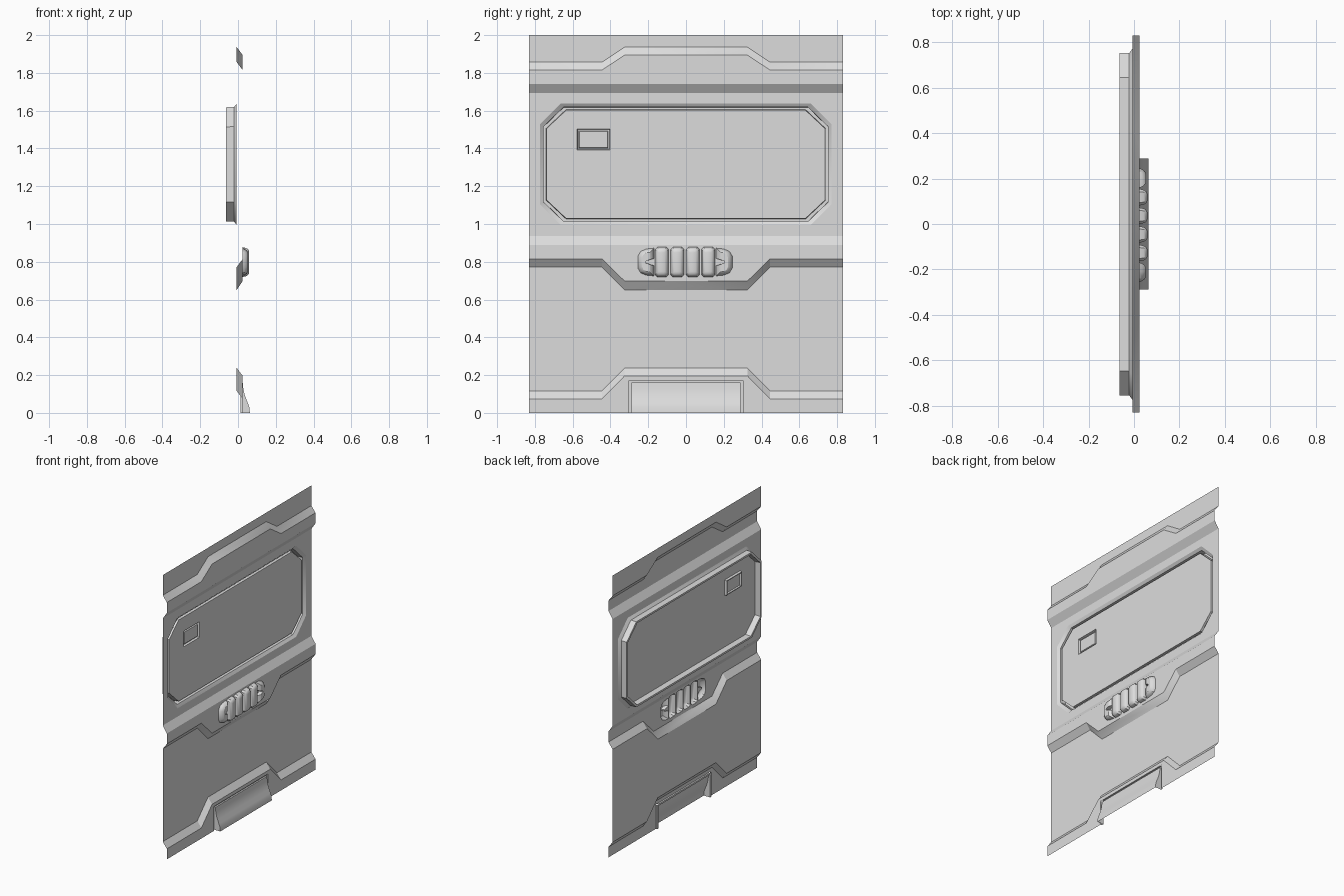
import bpy
import bmesh
import math
from mathutils import Vector
from mathutils.geometry import tessellate_polygon

cube = bpy.data.objects.get("Cube")
if cube:
    bpy.data.objects.remove(cube)

COLOUR = (0.72, 0.72, 0.72, 1)
grey = bpy.data.materials.new("light_grey_metal")
grey.use_nodes = True
grey.diffuse_color = COLOUR
grey.node_tree.nodes["Principled BSDF"].inputs["Base Color"].default_value = COLOUR

BACK, FRONT = -0.007, 0.025     # x of the recessed and raised sheet levels
FLOOR, DEEP = -0.021, -0.063    # x of the tray floor and of the channel around it


def finish(name, bm):
    """Turn a bmesh into a shaded object."""
    bmesh.ops.remove_doubles(bm, verts=bm.verts, dist=0.0002)
    mesh = bpy.data.meshes.new(name)
    bm.to_mesh(mesh)
    bm.free()
    mesh.materials.append(grey)
    obj = bpy.data.objects.new(name, mesh)
    bpy.context.collection.objects.link(obj)
    bpy.ops.object.select_all(action='DESELECT')
    obj.select_set(True)
    bpy.context.view_layer.objects.active = obj
    bpy.ops.object.shade_smooth_by_angle(angle=math.radians(30))


def fill(bm, loops):
    """Fill the first loop of points, leaving the other loops as holes."""
    flat = [[Vector((y, z, 0)) for x, y, z in loop] for loop in loops]
    verts = [bm.verts.new(p) for loop in loops for p in loop]
    for tri in tessellate_polygon(flat):
        face = bm.faces.new([verts[k] for k in tri])
        face.normal_update()
        if face.normal.x < 0:
            face.normal_flip()


def ccw(points):
    area = sum(a[0] * b[1] - b[0] * a[1] for a, b in zip(points, points[1:] + points[:1]))
    return points if area > 0 else points[::-1]


def octagon(y0, y1, z0, z1, c):
    """Rectangle in y and z with cut corners."""
    return [(y0 + c, z0), (y1 - c, z0), (y1, z0 + c), (y1, z1 - c),
            (y1 - c, z1), (y0 + c, z1), (y0, z1 - c), (y0, z0 + c)]


def stepped(name, outline, steps, holes=()):
    """Pressed shape: rings of (x, inset) from the outline, filled at the last."""
    outline = ccw(outline)
    ys, zs = zip(*outline)
    cy, cz = (min(ys) + max(ys)) / 2, (min(zs) + max(zs)) / 2
    hy, hz = (max(ys) - min(ys)) / 2, (max(zs) - min(zs)) / 2
    bm = bmesh.new()
    rings = [[(x, cy + (y - cy) * (1 - inset / hy), cz + (z - cz) * (1 - inset / hz))
              for y, z in outline] for x, inset in steps]
    n = len(outline)
    for a, b in zip(rings, rings[1:]):
        for i in range(n):
            j = (i + 1) % n
            bm.faces.new([bm.verts.new(p) for p in (a[i], a[j], b[j], b[i])])
    fill(bm, [rings[-1]] + [[(steps[-1][0], y, z) for y, z in h] for h in holes])
    finish(name, bm)


# Outlines pressed into or out of the sheet
window = octagon(-0.773, 0.771, 0.995, 1.637, 0.11)
plate = octagon(-0.577, -0.402, 1.392, 1.503, 0.002)
ribs = [octagon(y - 0.036, y + 0.036, 0.72, 0.877, 0.012)
        for y in (-0.128, -0.046, 0.036, 0.118)]
end_half = [(0.165, 0.872), (0.205, 0.868), (0.235, 0.855), (0.25, 0.83),
            (0.25, 0.766), (0.235, 0.741), (0.205, 0.729), (0.165, 0.725),
            (0.165, 0.78), (0.21, 0.793), (0.21, 0.804), (0.165, 0.817)]
ends = [[(s * y - 0.005, z) for y, z in end_half] for s in (-1, 1)]

# Sheet folds from top to bottom: x, z at the edges, z in the middle
folds = [(BACK, 2, 2), (BACK, 1.857, 1.937), (FRONT, 1.815, 1.894), (FRONT, 1.741, 1.741),
         (BACK, 1.693, 1.693), (BACK, 0.937, 0.937), (FRONT, 0.889, 0.889),
         (FRONT, 0.815, 0.698), (BACK, 0.772, 0.651), (BACK, 0.116, 0.238),
         (FRONT, 0.074, 0.196), (FRONT, 0, 0)]
holes = {4: [window], 6: ribs + ends}
FOOT_Y, FOOT_Z = 0.302, 0.172


def fold_line(fold):
    x, edge, mid = fold
    left = [(-0.83, edge), (-0.445, edge), (-0.325, mid)]
    return [(x, y, z) for y, z in left + [(-y, z) for y, z in left[::-1]]]


lines = [fold_line(f) for f in folds]
# Notch for the foot scoop in the bottom edge
lines[-1][3:3] = [(FRONT, -FOOT_Y, 0), (FRONT, -FOOT_Y, FOOT_Z),
                  (FRONT, FOOT_Y, FOOT_Z), (FRONT, FOOT_Y, 0)]

bm = bmesh.new()
for i, (upper, lower) in enumerate(zip(lines, lines[1:])):
    cuts = [[(folds[i][0], y, z) for y, z in h] for h in holes.get(i, [])]
    fill(bm, [lower + upper[::-1]] + cuts)
finish("wall_sheet", bm)

# Window tray with a deep channel round a shallow floor, and a small plate in it
stepped("window_tray", window, [(BACK, 0), (-0.021, 0.018), (DEEP, 0.019),
                                (DEEP, 0.032), (FLOOR, 0.034)], [plate])
stepped("tray_plate", plate, [(FLOOR, 0), (FLOOR - 0.014, 0.004),
                              (FLOOR - 0.014, 0.01), (FLOOR - 0.005, 0.014)])

# Grip made of rounded ribs and slotted ends
for i, outline in enumerate(ribs):
    stepped(f"grip_rib_{i + 1}", outline,
            [(FRONT, 0), (0.044, 0.004), (0.053, 0.01), (0.059, 0.02)])
for side, outline in zip(("right", "left"), ends):
    stepped(f"grip_end_{side}", outline,
            [(FRONT, 0), (0.036, 0.004), (0.047, 0.012), (0.053, 0.022)])

# Foot scoop: curved front with a narrow groove around it
GROOVE = 0.014
profile = [(FRONT, FOOT_Z), (GROOVE, FOOT_Z), (GROOVE, 0.16), (0.025, 0.16), (0.028, 0.13),
           (0.034, 0.1), (0.043, 0.075), (0.053, 0.05), (0.06, 0.03), (0.063, 0)]
columns = [(-FOOT_Y, FRONT), (-FOOT_Y, GROOVE), (-0.288, GROOVE), (-0.288, None),
           (0.288, None), (0.288, GROOVE), (FOOT_Y, GROOVE), (FOOT_Y, FRONT)]
bm = bmesh.new()
grid = [[bm.verts.new((x if fixed is None else fixed, y, z)) for y, fixed in columns]
        for x, z in profile]
for a, b in zip(grid, grid[1:]):
    for c in range(len(columns) - 1):
        bm.faces.new((a[c], b[c], b[c + 1], a[c + 1]))
bmesh.ops.dissolve_degenerate(bm, dist=0.0002, edges=bm.edges)
finish("foot_scoop", bm)
